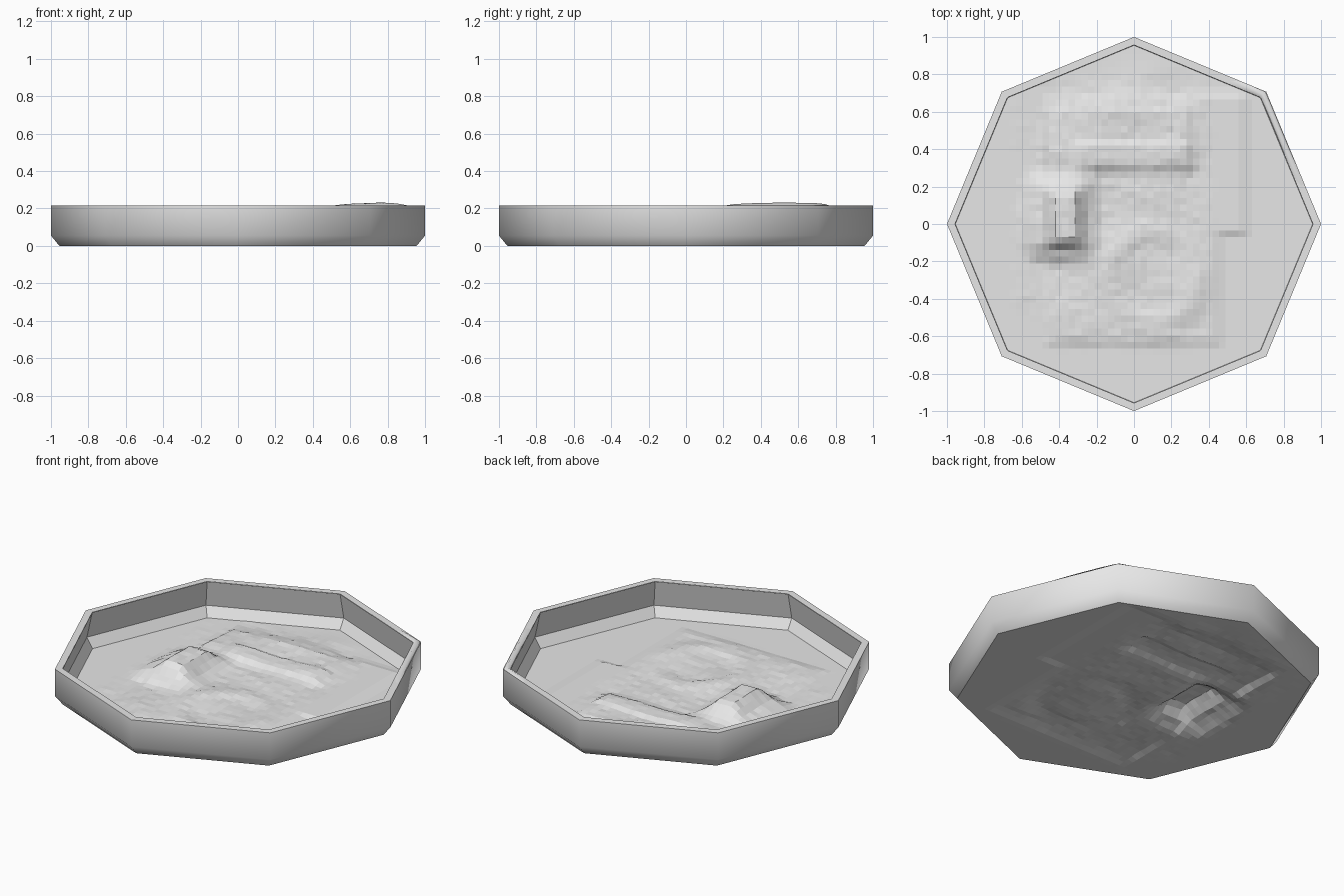
import bpy, bmesh, math, random
from mathutils import Vector

random.seed(4)
if "Cube" in bpy.data.objects:
    bpy.data.objects.remove(bpy.data.objects["Cube"], do_unlink=True)

grey = bpy.data.materials.new("plain_grey")
grey.use_nodes = True
grey.diffuse_color = (0.8, 0.8, 0.8, 1)
grey.node_tree.nodes["Principled BSDF"].inputs["Base Color"].default_value = (0.8, 0.8, 0.8, 1)

SIDES = 8
FLOOR_R = 0.955


def finish(name, bm, smooth):
    """Turn a bmesh into a shaded object."""
    mesh = bpy.data.meshes.new(name)
    for f in bm.faces:
        f.smooth = smooth
    bm.to_mesh(mesh)
    bm.free()
    mesh.materials.append(grey)
    obj = bpy.data.objects.new(name, mesh)
    bpy.context.scene.collection.objects.link(obj)
    return obj


def octagon_rings(name, profile, smooth, inward=False):
    """Join octagonal rings given as (radius, height)."""
    bm = bmesh.new()
    rings = []
    for r, z in profile:
        rings.append([bm.verts.new((r * math.cos(i * math.tau / SIDES),
                                    r * math.sin(i * math.tau / SIDES), z))
                      for i in range(SIDES)])
    for a, b in zip(rings, rings[1:]):
        for i in range(SIDES):
            j = (i + 1) % SIDES
            quad = (a[i], a[j], b[j], b[i])
            bm.faces.new(quad[::-1] if inward else quad)
    return finish(name, bm, smooth)


# Tray walls: rounded-looking outside, crisp inside, flat lip
octagon_rings("outer_wall", [(FLOOR_R, 0), (1, 0.055), (1, 0.215)], True)
octagon_rings("rim_lip", [(1, 0.215), (0.957, 0.215)], False)
octagon_rings("inner_wall", [(0.957, 0.214), (0.992, 0.058), (FLOOR_R, 0.001)], False, True)


# Slight swelling of the lip at one corner
def lip_point(angle, radius):
    sector = math.tau / SIDES
    local = angle % sector - sector / 2
    r = radius * math.cos(sector / 2) / math.cos(local)
    return r * math.cos(angle), r * math.sin(angle)


bm = bmesh.new()
STEPS = 16
rows = []
for i in range(STEPS + 1):
    t = i / STEPS
    angle = math.radians(13 + 43 * t)
    lift = 0.016 * math.sqrt(max(0, math.sin(math.pi * t)))
    rows.append([bm.verts.new((*lip_point(angle, r), 0.215 + lift * k))
                 for r, k in ((0.997, 0), (0.98, 1), (0.96, 0))])
for a, b in zip(rows, rows[1:]):
    for k in range(2):
        bm.faces.new((a[k], b[k], b[k + 1], a[k + 1]))
bmesh.ops.recalc_face_normals(bm, faces=bm.faces)
finish("lip_swelling", bm, True)


# Relief floor: stepped ground with a steep hill on one side
def ramp(v, lo, hi):
    return min(1, max(0, (v - lo) / (hi - lo)))


def box(x, y, x0, x1, y0, y1, soft):
    """One inside a rectangle, falling to zero over the soft margin."""
    return (ramp(x, x0 - soft, x0) * ramp(-x, -x1 - soft, -x1)
            * ramp(y, y0 - soft, y0) * ramp(-y, -y1 - soft, -y1))


def height(x, y):
    right = 0.58 if y > -0.05 else 0.44
    ground = box(x, y, -0.45, right, -0.62, 0.68, 0.03)
    z = 0.012 * ground
    # northern terrace, its western scarp and two low swells
    z += 0.016 * box(x, y, -0.46, 0.27, 0.33, 0.6, 0.05)
    z += 0.014 * box(x, y, -0.3, 0.3, 0.3, 0.42, 0.04)
    z += 0.012 * math.exp(-((x - 0.05) ** 2 + (y - 0.7) ** 2) / 0.02)
    ring = math.hypot(x - 0.1, y + 0.28)
    z += 0.012 * math.exp(-((ring - 0.24) / 0.06) ** 2) * ground
    # hill with a cliff facing the middle
    hill = box(x, y, -0.42, -0.32, -0.08, 0.16, 0.06)
    skirt = box(x, y, -0.5, -0.29, -0.11, 0.2, 0.11)
    z += 0.045 * hill + 0.045 * skirt
    # uneven patches
    patch = box(x, y, -0.58, 0.35, -0.6, 0.74, 0.08)
    z += patch * random.uniform(-0.003, 0.003)
    z += patch * 0.006 * math.sin(9 * x + 4 * y) * math.sin(11 * y - 3 * x)
    return max(0, z)


bm = bmesh.new()
bmesh.ops.create_grid(bm, x_segments=56, y_segments=56, size=0.98)
for v in bm.verts:
    v.co.z = height(v.co.x, v.co.y)
apothem = FLOOR_R * math.cos(math.pi / SIDES)
for i in range(SIDES):
    a = (i + 0.5) * math.tau / SIDES
    n = Vector((math.cos(a), math.sin(a), 0))
    bmesh.ops.bisect_plane(bm, geom=bm.verts[:] + bm.edges[:] + bm.faces[:],
                           plane_co=n * apothem, plane_no=n, clear_outer=True)
finish("relief_floor", bm, False)
